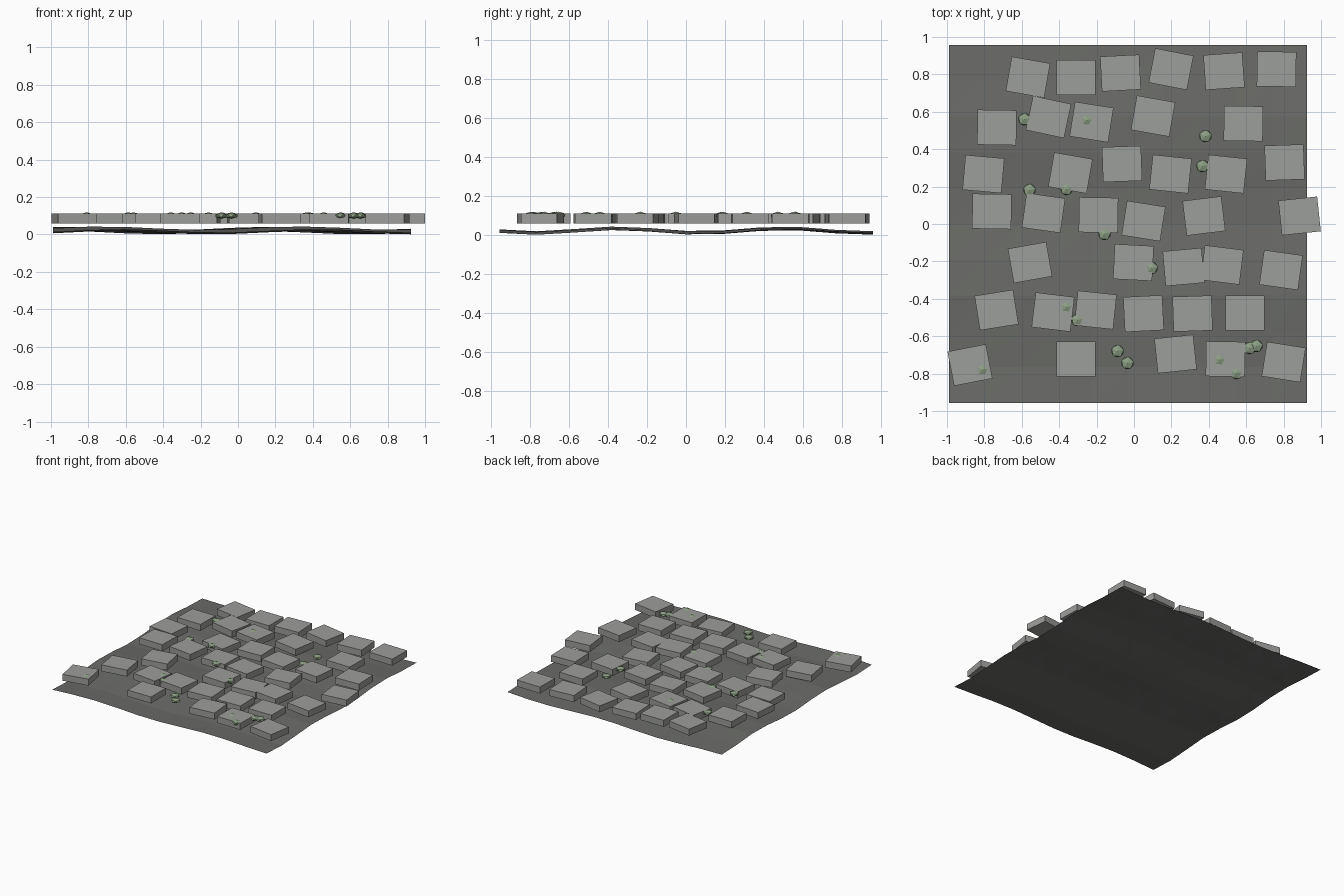
import bpy, bmesh, math
from mathutils import Matrix, Vector

if "Cube" in bpy.data.objects:
    bpy.data.objects.remove(bpy.data.objects["Cube"])


def material(name, rgb):
    m = bpy.data.materials.new(name)
    m.diffuse_color = (*rgb, 1)
    m.use_nodes = True
    m.node_tree.nodes["Principled BSDF"].inputs["Base Color"].default_value = m.diffuse_color
    return m


STONE = material("light grey stone", (0.335, 0.342, 0.325))
EARTH = material("dark grey ground", (0.146, 0.150, 0.139))
MOSS = material("pale green moss", (0.27, 0.35, 0.235))


def finish(bm, name, mat):
    mesh = bpy.data.meshes.new(name)
    bm.to_mesh(mesh)
    bm.free()
    mesh.materials.append(mat)
    obj = bpy.data.objects.new(name, mesh)
    bpy.context.collection.objects.link(obj)
    return obj


# Gently rolling ground sheet, split into flat triangles along one diagonal
N, X0, Y0, SIZE = 10, -0.99, -0.957, 1.915
bm = bmesh.new()
grid = []
for j in range(N + 1):
    row = []
    for i in range(N + 1):
        x, y = X0 + SIZE * i / N, Y0 + SIZE * j / N
        z = 0.022 + 0.012 * math.cos(7.4 * (y + 0.35)) + 0.009 * math.sin(6 * x + y)
        row.append(bm.verts.new((x, y, z)))
    grid.append(row)
for j in range(N):
    for i in range(N):
        a, b = grid[j][i], grid[j][i + 1]
        c, d = grid[j + 1][i + 1], grid[j + 1][i]
        bm.faces.new((a, b, c))
        bm.faces.new((a, c, d))
finish(bm, "ground", EARTH)

# Paving stones by row: x, y, turn in degrees
ROWS = [
    [(-.567, .785, -10), (-.31, .783, 0), (-.072, .807, 3), (.198, .828, -11), (.481, .817, 4), (.762, .828, -1)],
    [(-.733, .516, -1), (-.457, .572, -12), (-.227, .545, -9), (.102, .577, -10), (.585, .537, -1)],
    [(-.805, .267, -5), (-.34, .273, -10), (-.064, .321, 2), (.195, .267, -6), (.492, .267, -6), (.805, .329, 2)],
    [(-.76, .067, -1), (-.484, .059, -8), (-.19, .048, -1), (.051, .016, -9), (.374, .043, 7), (.885, .043, 6)],
    [(-.556, -.206, 10), (-.003, -.206, -3), (.265, -.23, 5), (.471, -.219, -7), (.786, -.246, -8)],
    [(-.735, -.46, 9), (-.433, -.471, -7), (-.206, -.46, -6), (.051, -.479, 3), (.313, -.479, 2), (.594, -.476, 0)],
    [(-.877, -.754, 11), (-.31, -.722, 0), (.222, -.695, 6), (.489, -.722, -1), (.8, -.738, -9)],
]
for r, row in enumerate(ROWS):
    for c, (x, y, turn) in enumerate(row):
        bm = bmesh.new()
        bmesh.ops.create_cube(bm, size=1, matrix=Matrix.Diagonal((0.209, 0.187, 0.052, 1)))
        obj = finish(bm, f"paving_stone_{r + 1}_{c + 1}", STONE)
        obj.location = (x, y, 0.085)
        obj.rotation_euler.z = math.radians(turn)

# Flattened moss clumps poking out around the stones
CLUMPS = [(-.586, .56), (-.254, .555), (.382, .47), (.366, .31), (-.559, .182),
          (-.361, .187), (-.158, -.053), (.094, -.235), (-.361, -.444), (-.302, -.513),
          (-.088, -.679), (-.035, -.743), (.457, -.727), (.548, -.797), (.618, -.663),
          (.655, -.652), (-.81, -.78)]
for k, (x, y) in enumerate(CLUMPS):
    bm = bmesh.new()
    bmesh.ops.create_icosphere(bm, subdivisions=1, radius=1,
                               matrix=Matrix.Diagonal((0.038, 0.038, 0.018, 1)))
    obj = finish(bm, f"moss_clump_{k + 1}", MOSS)
    obj.location = (x, y, 0.101)
    obj.rotation_euler.z = math.radians(12)
